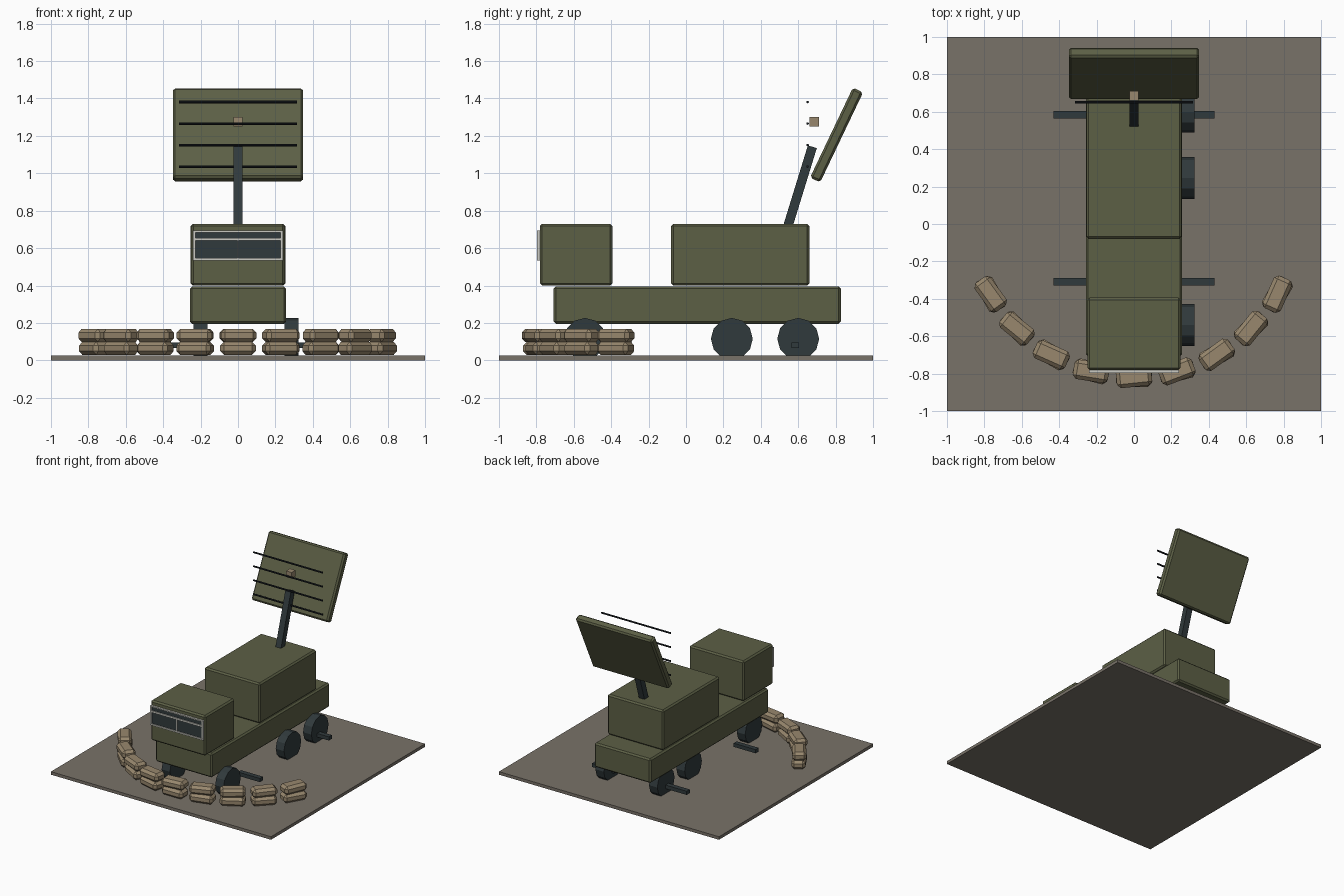
import bpy, math

if "Cube" in bpy.data.objects:
    bpy.data.objects.remove(bpy.data.objects["Cube"])

def material(name, rgb):
    m = bpy.data.materials.new(name)
    m.diffuse_color = (*rgb, 1)
    m.use_nodes = True
    m.node_tree.nodes["Principled BSDF"].inputs["Base Color"].default_value = m.diffuse_color
    return m

OLIVE = material("olive paint", (0.107, 0.115, 0.060))
EARTH = material("packed earth", (0.190, 0.168, 0.140))
SAND = material("sandbag canvas", (0.315, 0.245, 0.155))
DARK = material("dark steel", (0.030, 0.042, 0.045))
BLACK = material("black rod", (0.010, 0.013, 0.016))
FRAME = material("pale window frame", (0.60, 0.60, 0.55))

def box(name, centre, size, mat, bevel=0.0, rot=(0, 0, 0)):
    """Box given by centre and full size, with optional chamfered edges."""
    bpy.ops.mesh.primitive_cube_add(size=1, location=centre, rotation=rot)
    ob = bpy.context.object
    ob.name = name
    ob.scale = size
    bpy.ops.object.transform_apply(location=False, rotation=False, scale=True)
    ob.data.materials.append(mat)
    if bevel:
        mod = ob.modifiers.new("chamfer", 'BEVEL')
        mod.width = bevel
        mod.segments = 1
    return ob

def cylinder(name, centre, radius, length, sides, mat):
    """Cylinder lying along x."""
    bpy.ops.mesh.primitive_cylinder_add(vertices=sides, radius=radius, depth=length,
                                        location=centre, rotation=(0, math.pi / 2, 0))
    ob = bpy.context.object
    ob.name = name
    ob.data.materials.append(mat)
    return ob

# Ground slab
box("ground_slab", (0, 0, 0.0125), (2, 2, 0.025), EARTH)

# Truck body
box("chassis", (0, 0.06, 0.295), (0.514, 1.535, 0.20), OLIVE, 0.012)
box("cab", (0, -0.587, 0.565), (0.498, 0.388, 0.33), OLIVE, 0.012)
box("equipment_box", (0, 0.29, 0.565), (0.508, 0.74, 0.33), OLIVE, 0.012)

# Windscreen: glass plate with frame bars
box("windscreen_glass", (0, -0.784, 0.613), (0.47, 0.009, 0.15), DARK)
for z, h in ((0.540, 0.012), (0.647, 0.014), (0.689, 0.010)):
    box("window_rail", (0, -0.789, z), (0.48, 0.016, h), FRAME)
for x, w, z, h in ((-0.234, 0.012, 0.614, 0.16), (0.234, 0.012, 0.614, 0.16),
                   (0, 0.008, 0.593, 0.10)):
    box("window_post", (x, -0.789, z), (w, 0.0155, h), FRAME)

# Wheels, the left row tucked under the chassis
for y in (-0.54, 0.245, 0.60):
    for x in (-0.20, 0.287):
        cylinder("wheel", (x, y, 0.115), 0.112, 0.075, 12, DARK)

# Stabiliser arms
for y in (-0.31, 0.585):
    for s in (-1, 1):
        box("stabiliser_arm", (s * 0.33, y, 0.08), (0.20, 0.04, 0.03), DARK)

# Leaning mast
box("mast", (0, 0.602, 0.903), (0.05, 0.05, 0.50), DARK, 0, (-math.radians(17.1), 0, 0))

# Tilted antenna panel with its rods and feed
box("antenna_panel", (0, 0.805, 1.205), (0.697, 0.06, 0.533), OLIVE, 0.012,
    (-math.radians(25.5), 0, 0))
for i in range(4):
    cylinder("antenna_rod", (0, 0.65, 1.036 + 0.115 * i), 0.007, 0.63, 8, BLACK)
box("antenna_feed", (0, 0.685, 1.276), (0.05, 0.05, 0.05), SAND)

# Two-layer arc of sandbags
for layer, twist in ((0, 0), (1, 6)):
    for i in range(-4, 5):
        a = math.radians(15 * i)
        box("sandbag", (0.885 * math.sin(a), 0.067 - 0.885 * math.cos(a), 0.064 + 0.069 * layer),
            (0.19, 0.105, 0.07), SAND, 0.02, (0, 0, a + math.radians(twist)))
